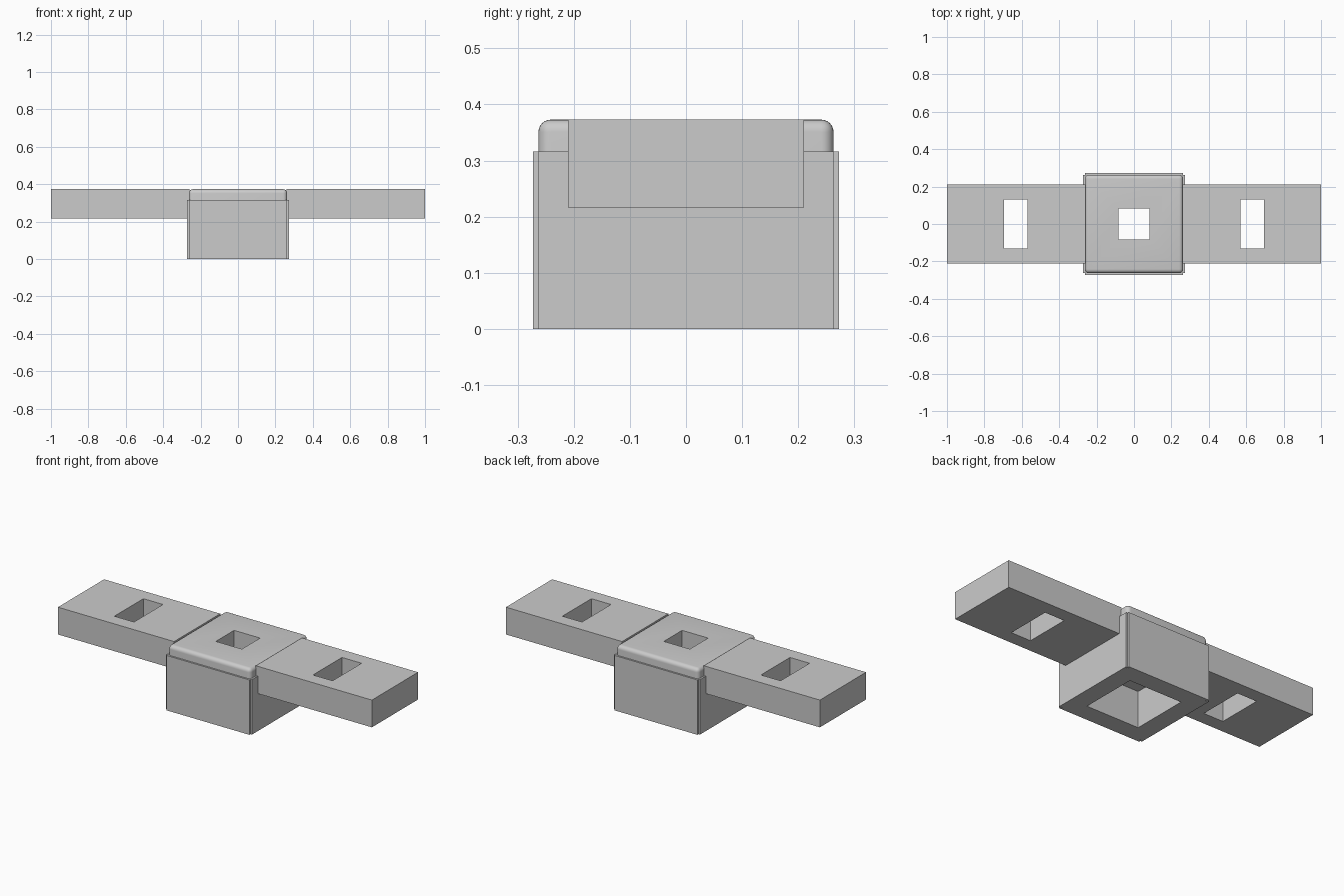
import bpy, bmesh, math
from mathutils import Vector

cube = bpy.data.objects.get("Cube")
if cube:
    bpy.data.objects.remove(cube, do_unlink=True)

grey = bpy.data.materials.new("plain grey")
grey.use_nodes = True
COLOUR = (0.6, 0.6, 0.6, 1)
grey.diffuse_color = COLOUR
grey.node_tree.nodes["Principled BSDF"].inputs["Base Color"].default_value = COLOUR

TOP = 0.373        # shared top of hub and wings
CORE = 0.263       # half width of the hub core
SKIN = 0.273       # half width over the side plates
WING_BASE = 0.216  # underside of the wings
CAVITY_TOP = 0.21  # ceiling of the hollow under the hub


def box(name, low, high, round_radius=0):
    """Box between two corners; optionally round its top and upright edges."""
    low, high = Vector(low), Vector(high)
    bm = bmesh.new()
    bmesh.ops.create_cube(bm, size=1)
    for v in bm.verts:
        v.co = (low + high) / 2 + v.co * (high - low)
    if round_radius:
        edges = [e for e in bm.edges if any(v.co.z > low.z + 0.001 for v in e.verts)]
        bmesh.ops.bevel(bm, geom=edges, offset=round_radius, segments=6,
                        profile=0.5, affect='EDGES')
    mesh = bpy.data.meshes.new(name)
    bm.to_mesh(mesh)
    bm.free()
    mesh.materials.append(grey)
    obj = bpy.data.objects.new(name, mesh)
    bpy.context.collection.objects.link(obj)
    return obj


def cut(obj, low, high):
    """Cut a box-shaped opening out of an object."""
    cutter = box("cutter", low, high)
    cutter.hide_render = True
    mod = obj.modifiers.new("opening", 'BOOLEAN')
    mod.operation = 'DIFFERENCE'
    mod.solver = 'EXACT'
    mod.object = cutter
    bpy.context.view_layer.objects.active = obj
    bpy.ops.object.modifier_apply(modifier=mod.name)
    bpy.data.objects.remove(cutter, do_unlink=True)


# Hub core: rounded block, square hole on top, wider hollow below
hub = box("hub_core", (-CORE, -CORE, 0), (CORE, CORE, TOP), 0.022)
cut(hub, (-0.168, -0.168, -0.1), (0.168, 0.168, CAVITY_TOP))
cut(hub, (-0.083, -0.083, 0.1), (0.083, 0.083, 0.5))
bpy.ops.object.select_all(action='DESELECT')
hub.select_set(True)
bpy.context.view_layer.objects.active = hub
bpy.ops.object.shade_smooth_by_angle(angle=math.radians(30))

# Thin plates on the four sides of the hub, leaving notched corners
for i, side in enumerate(("right", "back", "left", "front")):
    plate = box(side + "_plate", (-SKIN, -CORE, 0), (-CORE + 0.003, CORE, 0.316))
    plate.rotation_euler.z = -i * math.pi / 2

# Slotted wings on both sides
for side, s in (("left", 1), ("right", -1)):
    def span(a, b):
        return min(s * a, s * b), max(s * a, s * b)
    x0, x1 = span(CORE - 0.003, 1)
    wing = box(side + "_wing", (x0, -0.21, WING_BASE), (x1, 0.21, TOP))
    x0, x1 = span(0.57, 0.695)
    cut(wing, (x0, -0.132, 0.1), (x1, 0.132, 0.5))
